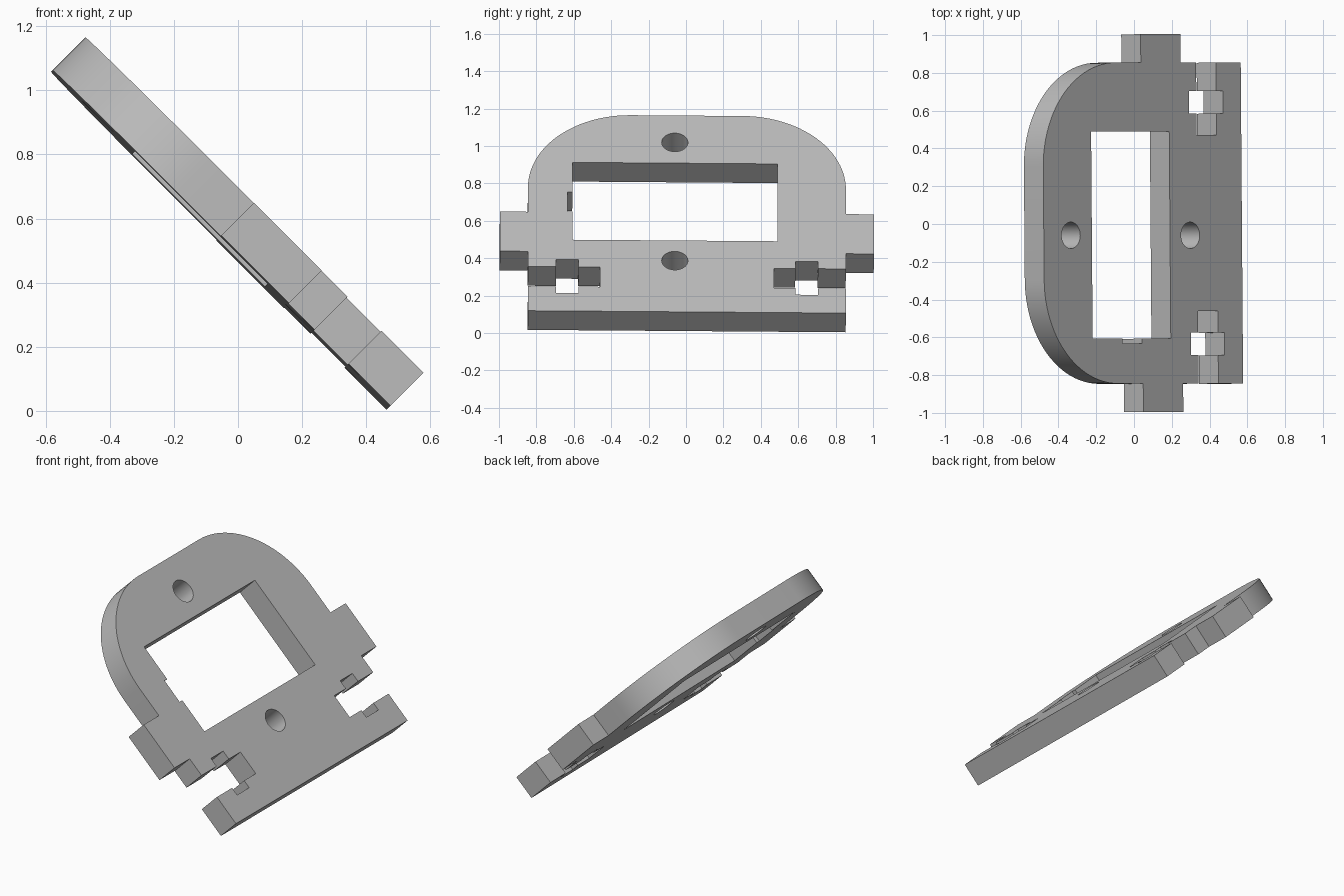
import bpy, bmesh, math
from mathutils import Matrix, Vector

cube = bpy.data.objects.get("Cube")
if cube:
    bpy.data.objects.remove(cube, do_unlink=True)

# Plate coordinates: u runs down the slope, v across it, w along its normal
TOP, END = -1.16, 0.324
HALF, TAB = 0.85, 1.0
RADIUS = 0.55
W_LOW, W_HIGH = 0.339, 0.484


def arc(u, v, r, start, end, steps):
    angles = [start + (end - start) * i / steps for i in range(steps + 1)]
    return [(u + r * math.cos(a), v + r * math.sin(a)) for a in angles]


# Half of the outline: rounded shoulder, side tab, cross-shaped nut slot, end edge
half = arc(TOP + RADIUS, HALF - RADIUS, RADIUS, math.pi, math.pi / 2, 24)
half += [(-0.424, HALF), (-0.424, TAB), (-0.125, TAB), (-0.125, HALF)]
slot_a, slot_b, nut_a, nut_b = -0.01, 0.139, -0.065, 0.188
half += [(slot_a, HALF), (slot_a, 0.70), (nut_a, 0.70), (nut_a, 0.58),
         (slot_a, 0.58), (slot_a, 0.465), (slot_b, 0.465), (slot_b, 0.58),
         (nut_b, 0.58), (nut_b, 0.70), (slot_b, 0.70), (slot_b, HALF),
         (END, HALF)]
outline = half + [(u, -v) for u, v in reversed(half)]

# Window with a small wire notch on one side
window = [(-0.80, 0.485), (-0.215, 0.485), (-0.215, -0.612), (-0.43, -0.612),
          (-0.43, -0.638), (-0.577, -0.638), (-0.577, -0.612), (-0.80, -0.612)]

# Screw holes above and below the window
holes = [arc(u, -0.065, 0.07, 0, math.tau, 40)[:-1] for u in (-0.957, -0.063)]

# Fill the profile and extrude it to the plate thickness
bm = bmesh.new()
for loop in [outline, window] + holes:
    verts = [bm.verts.new((u, v, W_LOW)) for u, v in loop]
    for a, b in zip(verts, verts[1:] + verts[:1]):
        bm.edges.new((a, b))
bmesh.ops.triangle_fill(bm, edges=bm.edges[:], use_beauty=True,
                        normal=(0, 0, 1))
result = bmesh.ops.extrude_face_region(bm, geom=bm.faces[:],
                                       use_keep_orig=True)
moved = [g for g in result["geom"] if isinstance(g, bmesh.types.BMVert)]
bmesh.ops.translate(bm, verts=moved, vec=(0, 0, W_HIGH - W_LOW))
bmesh.ops.recalc_face_normals(bm, faces=bm.faces[:])

# Lean the plate over at half a right angle, with a slight sideways tilt
u_axis = Vector((1, 0, -1)).normalized()
v_axis = Vector((-0.0075, 1, -0.0075)).normalized()
w_axis = u_axis.cross(v_axis)
bm.transform(Matrix((u_axis, v_axis, w_axis)).transposed().to_4x4())

mesh = bpy.data.meshes.new("mounting_plate")
bm.to_mesh(mesh)
bm.free()
plate = bpy.data.objects.new("mounting_plate", mesh)
bpy.context.collection.objects.link(plate)

# Plain grey material
grey = bpy.data.materials.new("plain_grey")
grey.use_nodes = True
colour = (0.5, 0.5, 0.5, 1)
grey.diffuse_color = colour
grey.node_tree.nodes["Principled BSDF"].inputs["Base Color"].default_value = colour
mesh.materials.append(grey)

bpy.ops.object.select_all(action="DESELECT")
plate.select_set(True)
bpy.context.view_layer.objects.active = plate
bpy.ops.object.shade_smooth_by_angle(angle=math.radians(30))
